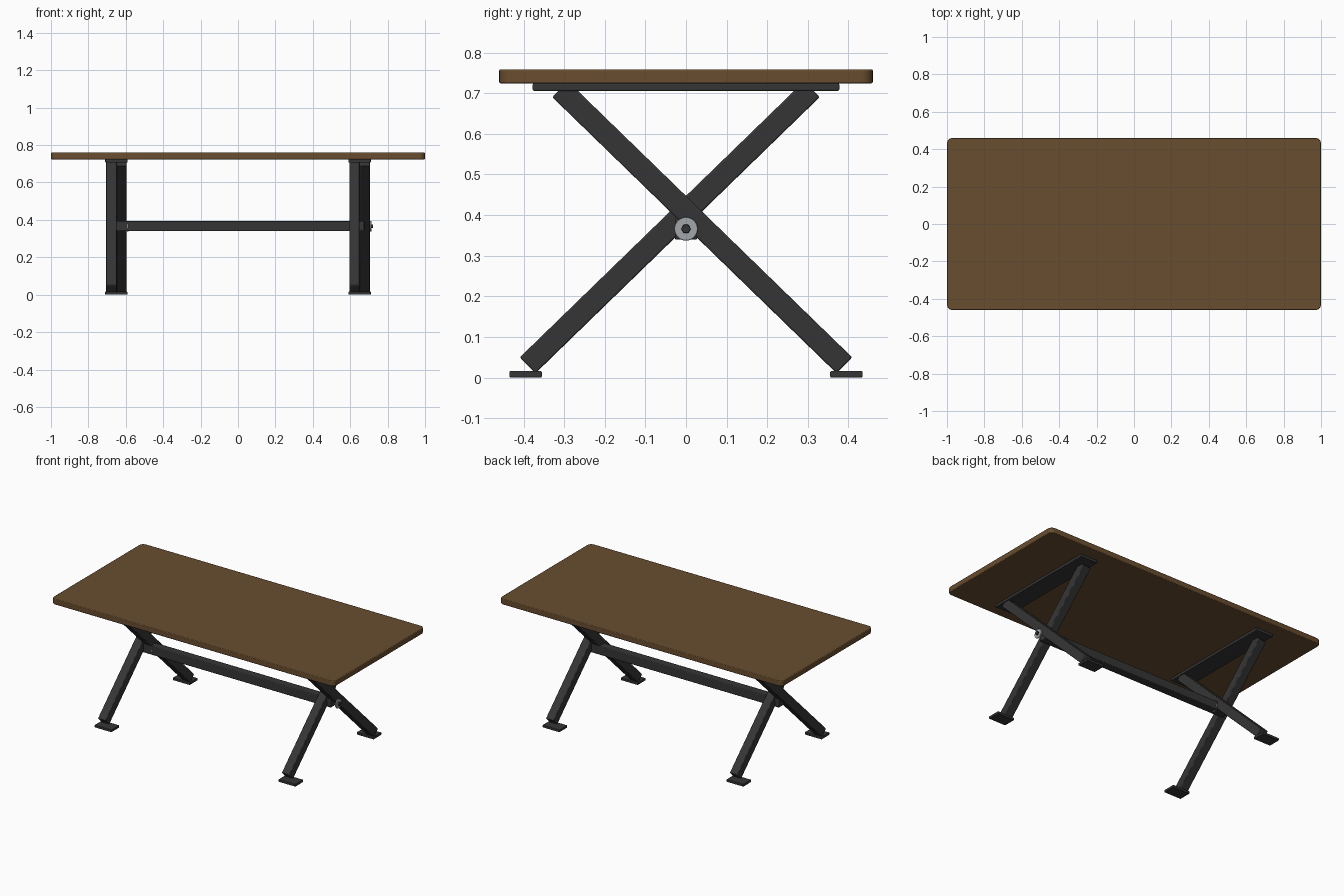
import bpy, bmesh, math
from mathutils import Vector

if "Cube" in bpy.data.objects:
    bpy.data.objects.remove(bpy.data.objects["Cube"])


def material(name, rgb):
    m = bpy.data.materials.new(name)
    m.diffuse_color = (*rgb, 1)
    m.use_nodes = True
    m.node_tree.nodes["Principled BSDF"].inputs["Base Color"].default_value = m.diffuse_color
    return m


WOOD = material("brown wood", (0.14, 0.074, 0.028))
STEEL = material("dark steel", (0.036, 0.036, 0.037))
ZINC = material("grey zinc", (0.36, 0.39, 0.40))


def finish(name, bm, mat, loc, rot=(0, 0, 0), bevel=0.0, segments=2):
    mesh = bpy.data.meshes.new(name)
    bm.to_mesh(mesh)
    bm.free()
    mesh.materials.append(mat)
    ob = bpy.data.objects.new(name, mesh)
    bpy.context.collection.objects.link(ob)
    ob.location, ob.rotation_euler = loc, rot
    if bevel:
        mod = ob.modifiers.new("soft edges", 'BEVEL')
        mod.width, mod.segments = bevel, segments
    bpy.ops.object.select_all(action='DESELECT')
    ob.select_set(True)
    bpy.context.view_layer.objects.active = ob
    bpy.ops.object.shade_smooth_by_angle(angle=math.radians(35))
    return ob


def box(name, size, loc, mat, rot=(0, 0, 0), bevel=0.003, corner=0.0):
    bm = bmesh.new()
    bmesh.ops.create_cube(bm, size=1)
    bmesh.ops.scale(bm, vec=size, verts=bm.verts)
    if corner:  # round the plan corners
        upright = [e for e in bm.edges
                   if abs(e.verts[0].co.z - e.verts[1].co.z) > size[2] / 2]
        bmesh.ops.bevel(bm, geom=upright, offset=corner, segments=6,
                        profile=0.5, affect='EDGES')
    return finish(name, bm, mat, loc, rot, bevel)


def disc(name, radius, depth, loc, mat, sides, bevel=0.001):
    bm = bmesh.new()
    bmesh.ops.create_cone(bm, cap_ends=True, segments=sides, radius1=radius,
                          radius2=radius, depth=depth)
    return finish(name, bm, mat, loc, (0, math.pi / 2, 0), bevel, 1)


# Table top
box("table_top", (2.0, 0.92, 0.035), (0, 0, 0.7415), WOOD, bevel=0.004, corner=0.03)

BAR = 0.055
for side, cx in (("left", -0.65), ("right", 0.65)):
    # Rail under the top
    box(f"{side}_top_rail", (0.12, 0.755, 0.018), (cx, 0, 0.715), STEEL)
    # Crossed legs, side by side, each with a foot plate
    for place, s in (("front", -1), ("back", 1)):
        low, high = Vector((0, s * 0.39, 0.03)), Vector((0, -s * 0.31, 0.71))
        d = high - low
        mid = (low + high) / 2
        mid.x = cx + s * BAR / 2
        box(f"{side}_{place}_leg", (BAR, BAR, d.length), mid, STEEL,
            rot=(math.atan2(-d.y, d.z), 0, 0), bevel=0.004)
        box(f"{side}_{place}_foot", (0.12, 0.08, 0.016),
            (cx, s * 0.395, 0.009 - 0.001), STEEL)
    # Washer and hex bolt head at the stretcher
    disc(f"{side}_washer", 0.029, 0.008, (cx + 0.0595, 0, 0.366), ZINC, 32)
    disc(f"{side}_bolt_head", 0.012, 0.012, (cx + 0.067, 0, 0.366), STEEL, 6)

# Stretcher between the leg frames
box("stretcher", (1.35, BAR, BAR), (0, 0, 0.367), STEEL, bevel=0.004)
